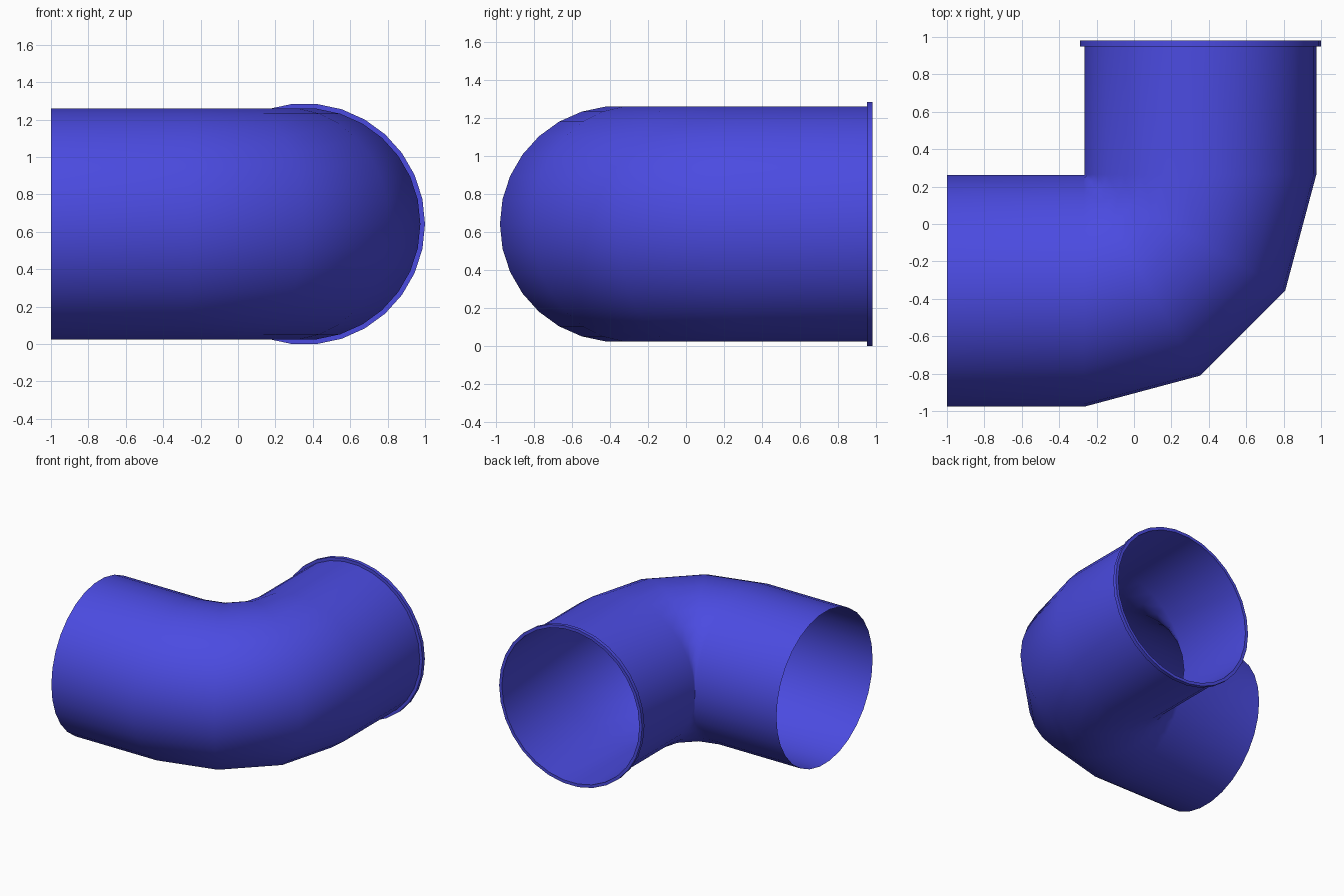
import bpy, bmesh
from math import sin, cos, pi, radians
from mathutils import Vector

if "Cube" in bpy.data.objects:
    bpy.data.objects.remove(bpy.data.objects["Cube"])

SIDES = 30
R = 0.62                      # pipe radius
RIM = 0.645                   # flange radius
BEND = 0.622                  # bend radius along the centre line
PIVOT = Vector((-0.267, 0.265, 0.642))

blue = bpy.data.materials.new("blue")
blue.diffuse_color = (0.07, 0.07, 0.75, 1)
blue.use_nodes = True
blue.node_tree.nodes["Principled BSDF"].inputs["Base Color"].default_value = blue.diffuse_color


def ring(bm, angle, shift, radius):
    """Cross-section at a bend angle, moved along the pipe by shift."""
    out = Vector((sin(angle), -cos(angle), 0))
    along = Vector((cos(angle), sin(angle), 0))
    c = PIVOT + out * BEND + along * shift
    up = Vector((0, 0, 1))
    return [bm.verts.new(c + radius * (out * cos(a) + up * sin(a)))
            for a in (2 * pi * i / SIDES for i in range(SIDES))]


def loft(name, sections, closed=False):
    bm = bmesh.new()
    rings = [ring(bm, *s) for s in sections]
    pairs = list(zip(rings, rings[1:]))
    if closed:
        pairs.append((rings[-1], rings[0]))
    for a, b in pairs:
        for i in range(SIDES):
            j = (i + 1) % SIDES
            bm.faces.new((a[i], b[i], b[j], a[j]))
    me = bpy.data.meshes.new(name)
    bm.to_mesh(me)
    bm.free()
    ob = bpy.data.objects.new(name, me)
    bpy.context.collection.objects.link(ob)
    me.materials.append(blue)
    return ob


# Elbow: straight run, three-segment bend, straight run
END = 0.98 - PIVOT.y
elbow = loft("pipe_elbow",
             [(0, -1 - PIVOT.x, R)]
             + [(radians(d), 0, R) for d in (0, 30, 60, 90)]
             + [(pi / 2, END, R)])
elbow.data.shade_smooth()

# Flange: thin collar around the rear opening
flange = loft("end_flange",
              [(pi / 2, END - 0.03, R), (pi / 2, END - 0.03, RIM),
               (pi / 2, END, RIM), (pi / 2, END, R)])
bpy.context.view_layer.objects.active = flange
flange.select_set(True)
bpy.ops.object.shade_smooth_by_angle(angle=radians(30))
